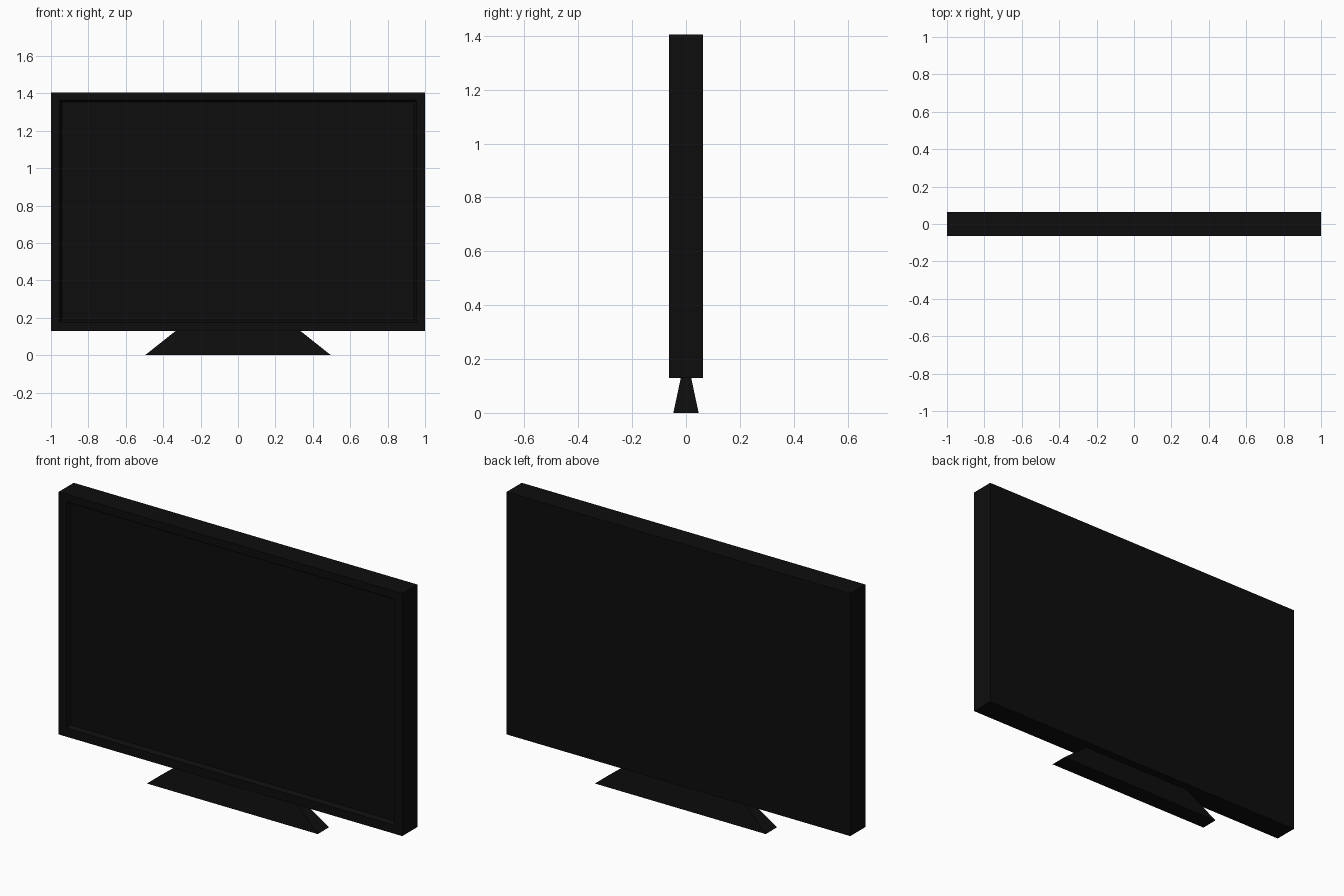
import bpy, bmesh
from mathutils import Vector

if "Cube" in bpy.data.objects:
    bpy.data.objects.remove(bpy.data.objects["Cube"], do_unlink=True)

black = bpy.data.materials.new("black plastic")
black.use_nodes = True
colour = (0.004, 0.004, 0.004, 1)
black.diffuse_color = colour
black.node_tree.nodes["Principled BSDF"].inputs["Base Color"].default_value = colour


def finish(bm, name):
    bmesh.ops.recalc_face_normals(bm, faces=bm.faces)
    mesh = bpy.data.meshes.new(name)
    bm.to_mesh(mesh)
    bm.free()
    mesh.materials.append(black)
    obj = bpy.data.objects.new(name, mesh)
    bpy.context.collection.objects.link(obj)
    return obj


def block(x, y, z_low, z_high):
    """Box given by half width, half depth and height range."""
    bm = bmesh.new()
    bmesh.ops.create_cube(bm, size=2)
    for v in bm.verts:
        v.co = Vector((v.co.x * x, v.co.y * y, z_high if v.co.z > 0 else z_low))
    return bm


# Television body: frame border, then a sloped step down to the recessed screen
body = block(1, 0.063, 0.13, 1.405)
front = min(body.faces, key=lambda f: f.calc_center_median().y)
bmesh.ops.inset_region(body, faces=[front], thickness=0.065)
centre = front.calc_center_median()
for v in front.verts:
    v.co.z = 1.365 if v.co.z > centre.z else 0.175
bmesh.ops.inset_region(body, faces=[front], thickness=0.017)
for v in front.verts:
    v.co.y += 0.02
finish(body, "television_body")

# Stand: block tapering upwards into the underside of the body
stand = block(0.497, 0.047, 0, 0.132)
for v in stand.verts:
    if v.co.z > 0.1:
        v.co.x *= 0.665
        v.co.y *= 0.4
finish(stand, "stand")
